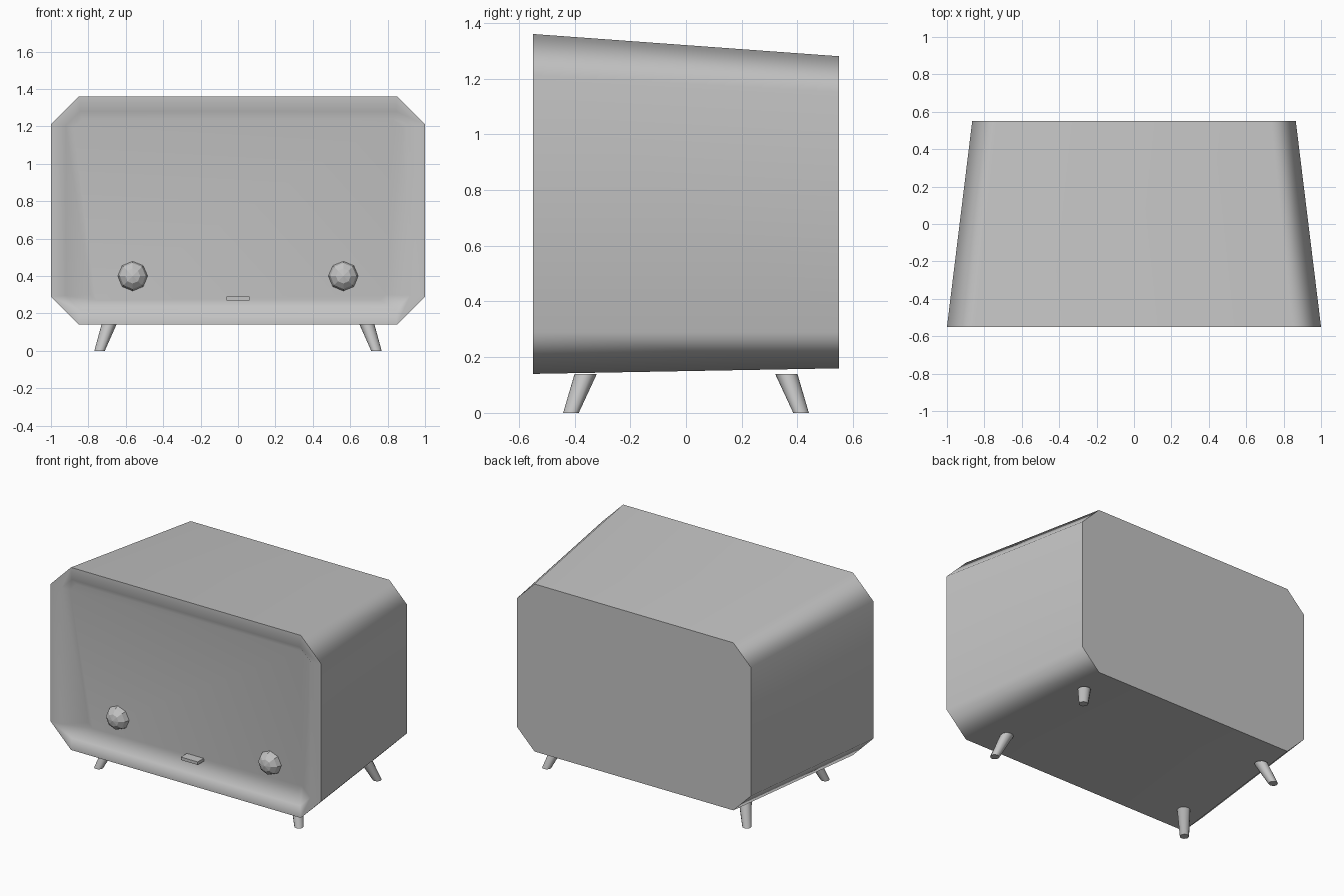
import bpy, bmesh, math
from mathutils import Vector

cube = bpy.data.objects.get("Cube")
if cube:
    bpy.data.objects.remove(cube, do_unlink=True)

COLOR = (0.55, 0.55, 0.55, 1)
grey = bpy.data.materials.new("plain_grey")
grey.use_nodes = True
grey.diffuse_color = COLOR
grey.node_tree.nodes["Principled BSDF"].inputs["Base Color"].default_value = COLOR


def finish(name, bm, angle=None):
    """Turn a bmesh into a named, shaded object."""
    bmesh.ops.recalc_face_normals(bm, faces=bm.faces)
    mesh = bpy.data.meshes.new(name)
    bm.to_mesh(mesh)
    bm.free()
    mesh.materials.append(grey)
    obj = bpy.data.objects.new(name, mesh)
    bpy.context.collection.objects.link(obj)
    if angle:
        bpy.ops.object.select_all(action='DESELECT')
        obj.select_set(True)
        bpy.context.view_layer.objects.active = obj
        bpy.ops.object.shade_smooth_by_angle(angle=math.radians(angle))
    return obj


def octagon(bm, top, bottom, y_top, y_bottom):
    """Chamfered rectangle; top and bottom are (half width, z, chamfer)."""
    (wt, zt, ct), (wb, zb, cb) = top, bottom
    right = [(wb - cb, zb), (wb, zb + cb), (wt, zt - ct), (wt - ct, zt)]
    outline = right + [(-x, z) for x, z in reversed(right)]
    return [bm.verts.new((x, y_bottom + (y_top - y_bottom) * (z - zb) / (zt - zb), z))
            for x, z in outline]


# Cabinet: tapered shell, front rim and a sunken, leaning front panel
FRONT, BACK = -0.55, 0.55
bm = bmesh.new()
rings = [
    octagon(bm, (0.865, 1.28, 0.13), (0.865, 0.16, 0.13), BACK, BACK),
    octagon(bm, (1.0, 1.36, 0.15), (1.0, 0.14, 0.15), FRONT, FRONT),
    octagon(bm, (0.92, 1.28, 0.075), (0.92, 0.22, 0.075), FRONT, FRONT),
    octagon(bm, (0.88, 1.24, 0.05), (0.79, 0.27, 0.03), FRONT + 0.03, FRONT + 0.1),
]
for a, b in zip(rings, rings[1:]):
    for i in range(len(a)):
        j = (i + 1) % len(a)
        bm.faces.new((a[i], a[j], b[j], b[i]))
bm.faces.new(rings[0])
bm.faces.new(rings[-1])
cabinet = finish("cabinet", bm, 50)
weighted = cabinet.modifiers.new("weighted_normals", 'WEIGHTED_NORMAL')
weighted.keep_sharp = True

# Two faceted knobs on the panel
for side, label in ((1, "left"), (-1, "right")):
    bm = bmesh.new()
    bmesh.ops.create_uvsphere(bm, u_segments=8, v_segments=6, radius=0.08)
    for v in bm.verts:
        x, y, z = v.co
        v.co = Vector((side * 0.563 + x, FRONT + 0.09 + z * 0.8, 0.4 + y))
    finish(label + "_knob", bm)

# Small pull tab on the lower lip
bm = bmesh.new()
bmesh.ops.create_cube(bm, size=1)
for v in bm.verts:
    x, y, z = v.co
    v.co = Vector((x * 0.125, FRONT + 0.075 + y * 0.08, 0.28 + z * 0.02))
finish("pull_tab", bm)

# Four splayed, tapered legs
for sx, side in ((1, "left"), (-1, "right")):
    for sy, end in ((-1, "front"), (1, "back")):
        bm = bmesh.new()
        bmesh.ops.create_cone(bm, cap_ends=True, segments=12,
                              radius1=0.028, radius2=0.04, depth=1)
        for v in bm.verts:
            x, y, z = v.co
            t = z + 0.5
            v.co = Vector((x + sx * (0.74 - 0.05 * t),
                           y + sy * (0.413 - 0.053 * t), 0.14 * t))
        finish(end + "_" + side + "_leg", bm, 40)
